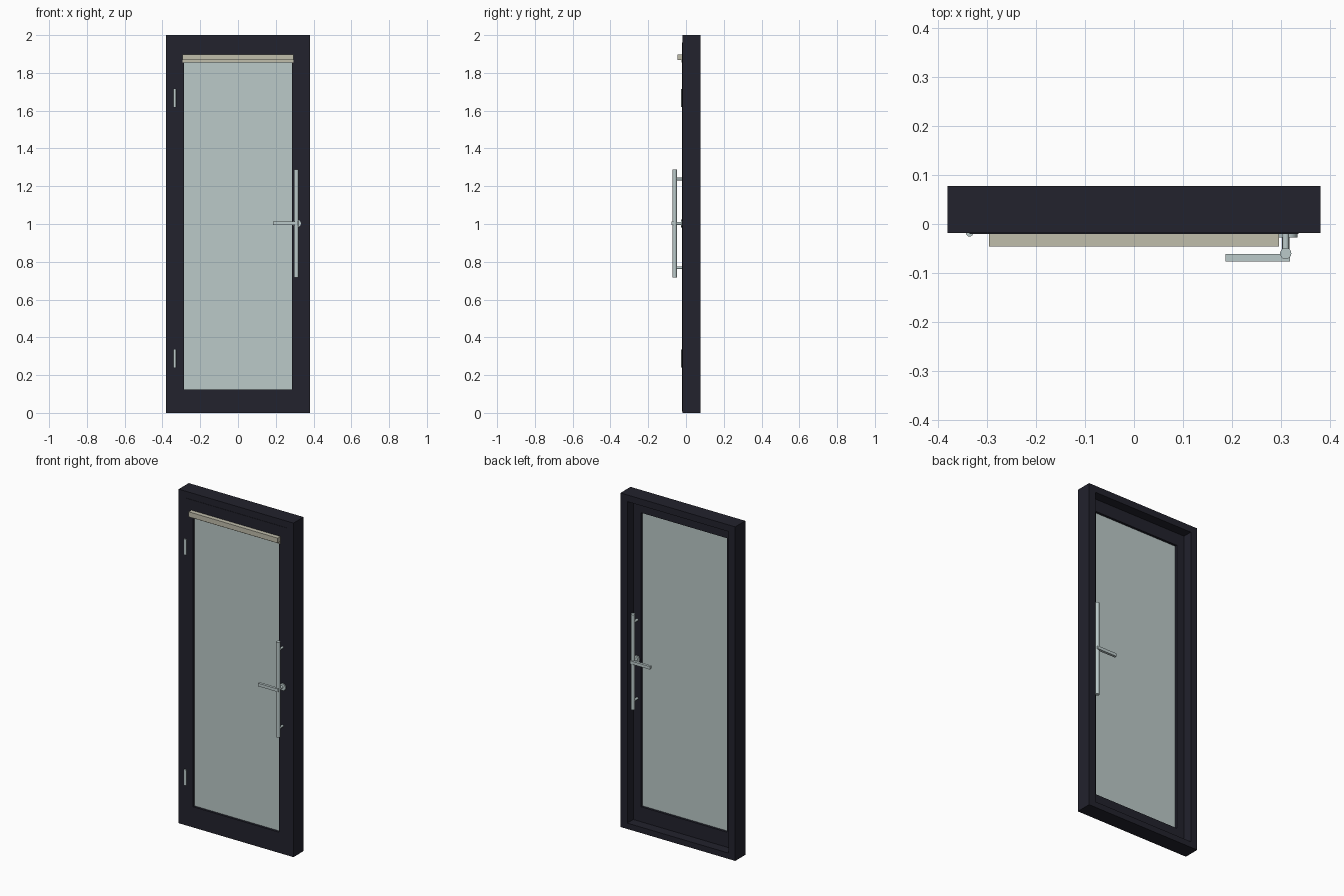
import bpy
import bmesh
from mathutils import Matrix, Vector

cube = bpy.data.objects.get("Cube")
if cube:
    bpy.data.objects.remove(cube, do_unlink=True)


def material(name, rgb):
    m = bpy.data.materials.new(name)
    m.use_nodes = True
    colour = (*rgb, 1)
    m.diffuse_color = colour
    m.node_tree.nodes["Principled BSDF"].inputs["Base Color"].default_value = colour
    return m


DARK = material("dark_paint", (0.016, 0.016, 0.026))
GLASS = material("pale_glass", (0.50, 0.59, 0.58))
STEEL = material("pale_steel", (0.50, 0.59, 0.59))
BEIGE = material("beige_metal", (0.53, 0.51, 0.41))


def finish(name, bm, mat, smooth=False):
    mesh = bpy.data.meshes.new(name)
    bm.to_mesh(mesh)
    bm.free()
    mesh.materials.append(mat)
    obj = bpy.data.objects.new(name, mesh)
    bpy.context.collection.objects.link(obj)
    if smooth:
        bpy.ops.object.select_all(action="DESELECT")
        obj.select_set(True)
        bpy.context.view_layer.objects.active = obj
        bpy.ops.object.shade_smooth_by_angle()
    return obj


def box(name, x, y, z, mat):
    """Box given by its (low, high) range on each axis."""
    bm = bmesh.new()
    ranges = (x, y, z)
    centre = Vector([sum(r) / 2 for r in ranges])
    size = Vector([r[1] - r[0] for r in ranges])
    bmesh.ops.create_cube(bm, size=1,
                          matrix=Matrix.Translation(centre) @ Matrix.Diagonal((*size, 1)))
    return finish(name, bm, mat)


def rod(name, start, end, radius, mat):
    start, end = Vector(start), Vector(end)
    axis = end - start
    turn = axis.to_track_quat("Z", "Y").to_matrix().to_4x4()
    bm = bmesh.new()
    bmesh.ops.create_cone(bm, cap_ends=True, segments=24, radius1=radius, radius2=radius,
                          depth=axis.length,
                          matrix=Matrix.Translation((start + end) / 2) @ turn)
    return finish(name, bm, mat, smooth=True)


def ring(name, outer, inner, y, mat):
    """Rectangular surround; outer and inner are (half width, bottom, top)."""
    bm = bmesh.new()
    loops = []
    for half, low, high in (outer, inner):
        for depth in y:
            corners = ((-half, low), (half, low), (half, high), (-half, high))
            loops.append([bm.verts.new((cx, depth, cz)) for cx, cz in corners])
    out_front, out_back, in_front, in_back = loops
    for a, b in ((out_front, in_front), (in_front, in_back),
                 (in_back, out_back), (out_back, out_front)):
        for i in range(4):
            j = (i + 1) % 4
            bm.faces.new((a[i], a[j], b[j], b[i]))
    bmesh.ops.recalc_face_normals(bm, faces=bm.faces)
    return finish(name, bm, mat)


# Outer frame and the sill behind the leaf
SEAM = 0.335
LEAF = 0.02
BACK = 0.077
ring("outer_frame", (0.38, 0, 2), (SEAM, 0.008, 1.96), (-0.018, BACK), DARK)
box("sill", (-SEAM, SEAM), (LEAF, BACK), (0.004, 0.035), DARK)

# Door leaf and its pane
ring("door_leaf", (SEAM, 0.008, 1.96), (0.285, 0.125, 1.885), (-LEAF, LEAF), DARK)
box("glass_pane", (-0.287, 0.287), (-0.006, 0.006), (0.123, 1.887), GLASS)

# Closer rail across the top
box("closer_rail", (-0.295, 0.295), (-0.046, -LEAF), (1.868, 1.898), BEIGE)
box("closer_plate", (-0.295, 0.295), (-0.0225, -LEAF), (1.854, 1.868), BEIGE)

# Hinge barrels on the seam
for label, low in (("upper", 1.62), ("lower", 0.24)):
    rod(label + "_hinge", (-SEAM, -0.018, low), (-SEAM, -0.018, low + 0.095), 0.0075, STEEL)

# Pull bar and lever on each side of the leaf
GRIP_X = 0.309
GRIP_Y = 0.06
for label, side in (("front", -1), ("back", 1)):
    face, grip = side * LEAF, side * GRIP_Y
    rod(label + "_pull_bar", (GRIP_X, grip, 0.718), (GRIP_X, grip, 1.288), 0.0115, STEEL)
    for part, z in (("upper", 1.238), ("lower", 0.768)):
        rod(f"{label}_{part}_post", (GRIP_X, face, z), (GRIP_X, grip, z), 0.007, STEEL)
    rod(label + "_rose", (GRIP_X + 0.003, face, 1.003),
        (GRIP_X + 0.003, face + side * 0.007, 1.003), 0.021, STEEL)
    rod(label + "_spindle", (GRIP_X, face, 1.003), (GRIP_X, grip, 1.003), 0.008, STEEL)
    box(label + "_lever", (0.186, 0.318), sorted((side * 0.061, side * 0.0765)),
        (0.994, 1.012), STEEL)
